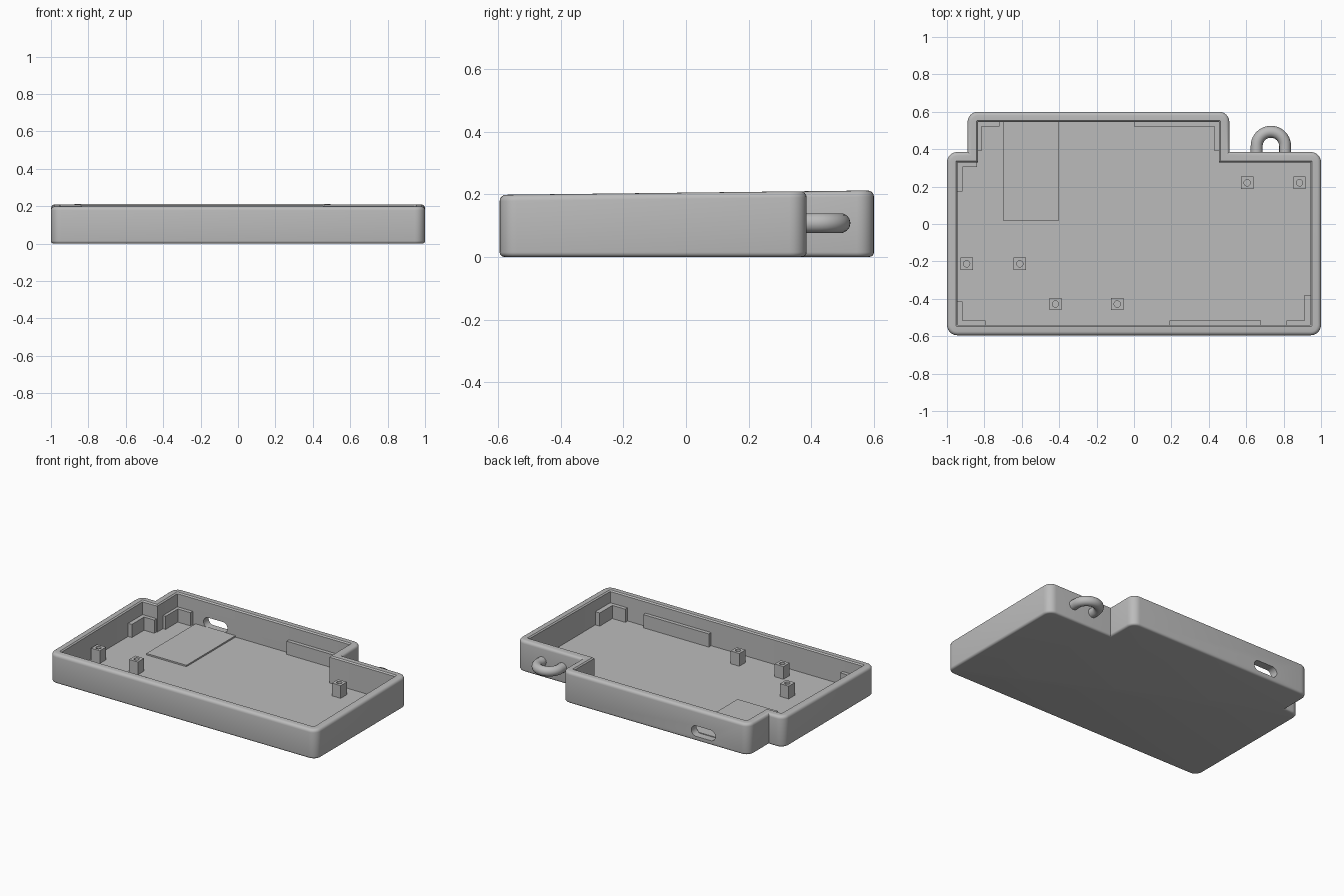
import bpy, bmesh
from math import sin, cos, pi, atan2

cube = bpy.data.objects.get("Cube")
if cube:
    bpy.data.objects.remove(cube, do_unlink=True)

grey = bpy.data.materials.new("light grey plastic")
grey.use_nodes = True
grey.diffuse_color = (0.5, 0.5, 0.5, 1)
grey.node_tree.nodes["Principled BSDF"].inputs["Base Color"].default_value = (0.5, 0.5, 0.5, 1)

FLOOR = 0.026
FIX_TOP = 0.115


def make_object(name, bm):
    bmesh.ops.recalc_face_normals(bm, faces=bm.faces)
    mesh = bpy.data.meshes.new(name)
    bm.to_mesh(mesh)
    bm.free()
    mesh.materials.append(grey)
    obj = bpy.data.objects.new(name, mesh)
    bpy.context.collection.objects.link(obj)
    return obj


def activate(obj):
    bpy.ops.object.select_all(action='DESELECT')
    obj.select_set(True)
    bpy.context.view_layer.objects.active = obj


def smooth(obj):
    activate(obj)
    bpy.ops.object.shade_smooth_by_angle(angle=pi / 6)


def add_box(bm, x0, x1, y0, y1, z0, z1):
    made = bmesh.ops.create_cube(bm, size=1)["verts"]
    for v in made:
        v.co.x = x1 if v.co.x > 0 else x0
        v.co.y = y1 if v.co.y > 0 else y0
        v.co.z = z1 if v.co.z > 0 else z0


def cut(obj, cutter):
    cutter.hide_render = True
    mod = obj.modifiers.new("cut", 'BOOLEAN')
    mod.object = cutter
    mod.solver = 'EXACT'
    activate(obj)
    bpy.ops.object.modifier_apply(modifier=mod.name)
    bpy.data.objects.remove(cutter, do_unlink=True)


# Case outline: corner x, y, inward direction x, y, rounded or not
CORNERS = [
    (-1, -0.595, 1, 1, True), (1, -0.595, -1, 1, True),
    (1, 0.385, -1, -1, True), (0.51, 0.385, -1, -1, False),
    (0.51, 0.6, -1, -1, True), (-0.89, 0.6, 1, -1, True),
    (-0.89, 0.385, 1, -1, False), (-1, 0.385, 1, -1, True),
]


def outline(inset, steps=6):
    points = []
    radius = max(0.055 - inset, 0.003)
    for x, y, dx, dy, rounded in CORNERS:
        x, y = x + dx * inset, y + dy * inset
        if not rounded:
            points.append((x, y))
            continue
        cx, cy = x + dx * radius, y + dy * radius
        mid = atan2(-dy, -dx)
        for i in range(steps + 1):
            a = mid + (i / steps - 0.5) * pi / 2
            points.append((cx + radius * cos(a), cy + radius * sin(a)))
    return points


def rim_height(y):
    return 0.198 + 0.0118 * (y + 0.6)


# Wall section: inset, height, whether height is measured from the sloping rim
arc = [i * pi / 8 for i in range(5)]
section = [(0.015 * (1 - sin(a)), 0.015 * (1 - cos(a)), False) for a in arc]
section += [(0.02 * (1 - cos(a)), 0.02 * (sin(a) - 1), True) for a in arc]
section += [(0.047, 0, True), (0.055, -0.008, True), (0.055, FLOOR, False)]

# Tray case
bm = bmesh.new()
rings = []
for inset, h, on_rim in section:
    rings.append([bm.verts.new((x, y, h + (rim_height(y) if on_rim else 0)))
                  for x, y in outline(inset)])
for low, high in zip(rings, rings[1:]):
    n = len(low)
    for i in range(n):
        j = (i + 1) % n
        bm.faces.new((low[i], low[j], high[j], high[i]))
bm.faces.new(rings[0])
bm.faces.new(rings[-1])
case = make_object("tray_case", bm)

# Rounded port opening through the back wall
bm = bmesh.new()
half, r = 0.09, 0.036
ends = []
for k in range(24):
    a = (k + 0.5) * pi / 12
    side = 1 if cos(a) > 0 else -1
    ends.append((-0.55 + side * (half - r) + r * cos(a), 0.067 + r * sin(a)))
near = [bm.verts.new((x, 0.5, z)) for x, z in ends]
far = [bm.verts.new((x, 0.65, z)) for x, z in ends]
for i in range(24):
    j = (i + 1) % 24
    bm.faces.new((near[i], near[j], far[j], far[i]))
bm.faces.new(near)
bm.faces.new(far)
cut(case, make_object("port_cutter", bm))
smooth(case)

# Raised plate under the port
bm = bmesh.new()
add_box(bm, -0.7, -0.4, 0.02, 0.55, FLOOR - 0.01, FLOOR + 0.01)
make_object("raised_plate", bm)

# Corner brackets and wall ledges: x range, y range
LEDGES = {
    "back_right_bracket": [(-0.84, -0.72, 0.52, 0.55), (-0.84, -0.815, 0.39, 0.55)],
    "back_left_bracket": [(0, 0.46, 0.52, 0.55), (0.43, 0.46, 0.39, 0.55)],
    "side_bracket": [(-0.95, -0.917, 0.175, 0.335), (-0.95, -0.84, 0.305, 0.335)],
    "front_right_bracket": [(-0.95, -0.917, -0.545, -0.415), (-0.95, -0.795, -0.545, -0.515)],
    "front_left_bracket": [(0.912, 0.95, -0.545, -0.38), (0.815, 0.95, -0.545, -0.515)],
    "front_ledge": [(0.19, 0.68, -0.545, -0.515)],
}
for name, boxes in LEDGES.items():
    bm = bmesh.new()
    for box in boxes:
        add_box(bm, *box, FLOOR - 0.01, FIX_TOP)
    make_object(name, bm)

# Square screw posts with a round hole
bm = bmesh.new()
add_box(bm, -0.033, 0.033, -0.033, 0.033, FLOOR - 0.01, FIX_TOP - 0.003)
post = make_object("screw_post", bm)
bm = bmesh.new()
bmesh.ops.create_cone(bm, cap_ends=True, segments=20, radius1=0.017, radius2=0.017, depth=0.12)
for v in bm.verts:
    v.co.z += FLOOR + 0.065
cut(post, make_object("hole_cutter", bm))
smooth(post)
spots = [(0.605, 0.22), (0.885, 0.22), (-0.895, -0.213),
         (-0.61, -0.213), (-0.42, -0.428), (-0.09, -0.428)]
for i, (x, y) in enumerate(spots):
    obj = post if i == 0 else post.copy()
    if i:
        bpy.context.collection.objects.link(obj)
    obj.location = (x, y, 0)

# Keyring loop on the back
curve = bpy.data.curves.new("keyring_loop", 'CURVE')
curve.dimensions = '3D'
curve.bevel_depth = 0.032
curve.bevel_resolution = 5
path = [(0.076, 0.35)] + [(0.076 * cos(k * pi / 20), 0.417 + 0.076 * sin(k * pi / 20))
                          for k in range(21)] + [(-0.076, 0.35)]
spline = curve.splines.new('POLY')
spline.points.add(len(path) - 1)
for p, (x, y) in zip(spline.points, path):
    p.co = (0.732 + x, y, 0.108, 1)
curve.materials.append(grey)
loop = bpy.data.objects.new("keyring_loop", curve)
bpy.context.collection.objects.link(loop)
activate(loop)
bpy.ops.object.convert(target='MESH')
smooth(bpy.context.view_layer.objects.active)
